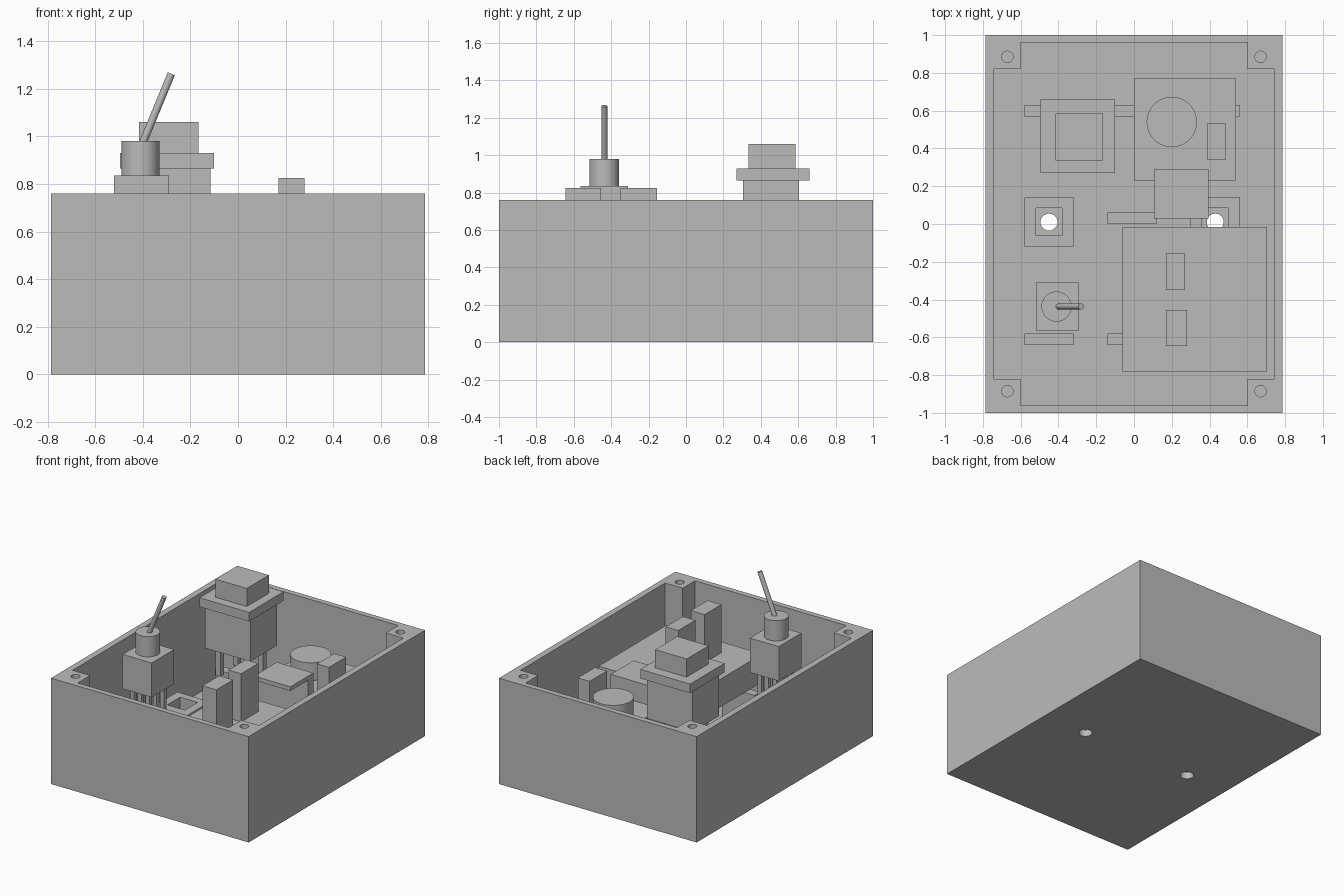
import bpy
from math import atan2
from mathutils import Vector

cube = bpy.data.objects.get("Cube")
if cube:
    bpy.data.objects.remove(cube, do_unlink=True)

grey = bpy.data.materials.new("plain_grey")
grey.use_nodes = True
grey.diffuse_color = (0.5, 0.5, 0.5, 1)
grey.node_tree.nodes["Principled BSDF"].inputs["Base Color"].default_value = (0.5, 0.5, 0.5, 1)


def finish(name):
    obj = bpy.context.object
    obj.name = name
    bpy.ops.object.transform_apply(location=False, rotation=True, scale=True)
    obj.data.materials.append(grey)
    return obj


def box(name, x0, x1, y0, y1, z0, z1):
    bpy.ops.mesh.primitive_cube_add(size=1, location=((x0 + x1) / 2, (y0 + y1) / 2, (z0 + z1) / 2))
    bpy.context.object.scale = (x1 - x0, y1 - y0, z1 - z0)
    return finish(name)


def rod(name, start, end, radius, sides=32):
    a, b = Vector(start), Vector(end)
    bpy.ops.mesh.primitive_cylinder_add(vertices=sides, radius=radius, depth=(b - a).length,
                                        location=(a + b) / 2)
    d = b - a
    bpy.context.object.rotation_euler = (0, atan2(d.x, d.z), 0)
    obj = finish(name)
    bpy.ops.object.shade_smooth_by_angle()
    return obj


def cut(obj, cutters):
    """Subtract the cutters, bake the result and drop them."""
    for c in cutters:
        c.hide_render = True
        mod = obj.modifiers.new("cut", 'BOOLEAN')
        mod.operation, mod.solver, mod.object = 'DIFFERENCE', 'EXACT', c
    bpy.context.view_layer.update()
    mesh = bpy.data.meshes.new_from_object(obj.evaluated_get(bpy.context.evaluated_depsgraph_get()))
    obj.modifiers.clear()
    obj.data = mesh
    for c in cutters:
        bpy.data.objects.remove(c, do_unlink=True)


FLOOR, RIB, BOARD = 0.05, 0.28, 0.48
mounts = {"right": -0.45, "left": 0.43}

# Open case with four corner posts, screw holes and two floor holes
case = box("case", -0.785, 0.785, -1, 1, 0, 0.76)
cutters = [box("cavity_long", -0.6, 0.6, -0.96, 0.96, FLOOR, 1),
           box("cavity_wide", -0.74, 0.74, -0.82, 0.82, FLOOR, 1)]
for x in (-0.67, 0.67):
    for y in (-0.885, 0.885):
        cutters.append(rod("screw_hole", (x, y, 0.4), (x, y, 1), 0.03))
for x in mounts.values():
    cutters.append(rod("floor_hole", (x, 0.01, -0.1), (x, 0.01, 0.2), 0.045))
cut(case, cutters)

# Floor bosses around the holes
for side, x in mounts.items():
    boss = box(side + "_mount_boss", x - 0.13, x + 0.13, -0.12, 0.14, FLOOR - 0.01, RIB)
    cut(boss, [box("boss_well", x - 0.07, x + 0.07, -0.06, 0.085, 0, 0.5)])

# Floor ribs in three columns, middle row only at the centre
for x in (-0.45, -0.01, 0.43):
    for y in (-0.61, 0.03, 0.6):
        if y != 0.03 or x == -0.01:
            box("floor_rib", x - 0.13, x + 0.13, y - 0.03, y + 0.03, FLOOR - 0.01, RIB)

# Main board with two tall blocks
box("main_board", -0.06, 0.705, -0.78, -0.015, RIB, BOARD)
box("front_block", 0.17, 0.28, -0.645, -0.455, BOARD, 0.825)
box("rear_block", 0.17, 0.27, -0.35, -0.155, BOARD, 0.825)

# Second board with a round part, a small block and an overhanging plate
box("rear_board", 0, 0.54, 0.23, 0.77, RIB, BOARD)
rod("round_part", (0.2, 0.54, BOARD), (0.2, 0.54, 0.607), 0.133, 48)
box("small_block", 0.39, 0.485, 0.34, 0.535, BOARD, 0.665)
box("plate_support", 0.105, 0.395, 0.23, 0.29, BOARD, 0.59)
box("overhang_plate", 0.105, 0.395, 0.03, 0.29, 0.59, 0.62)

# Push button on four pins
box("button_body", -0.475, -0.115, 0.305, 0.605, 0.56, 0.865)
box("button_flange", -0.495, -0.1, 0.27, 0.66, 0.865, 0.93)
box("button_cap", -0.415, -0.165, 0.335, 0.585, 0.93, 1.06)
for x in (-0.395, -0.195):
    for y in (0.355, 0.555):
        box("button_pin", x - 0.02, x + 0.02, y - 0.02, y + 0.02, 0.37, 0.56)

# Toggle switch on six pins
box("toggle_body", -0.52, -0.29, -0.565, -0.31, 0.588, 0.835)
rod("toggle_collar", (-0.41, -0.437, 0.835), (-0.41, -0.437, 0.98), 0.08)
rod("toggle_lever", (-0.405, -0.437, 0.96), (-0.28, -0.437, 1.263), 0.016)
for x in (-0.465, -0.345):
    for y in (-0.52, -0.437, -0.355):
        box("toggle_pin", x - 0.015, x + 0.015, y - 0.015, y + 0.015, 0.37, 0.588)
